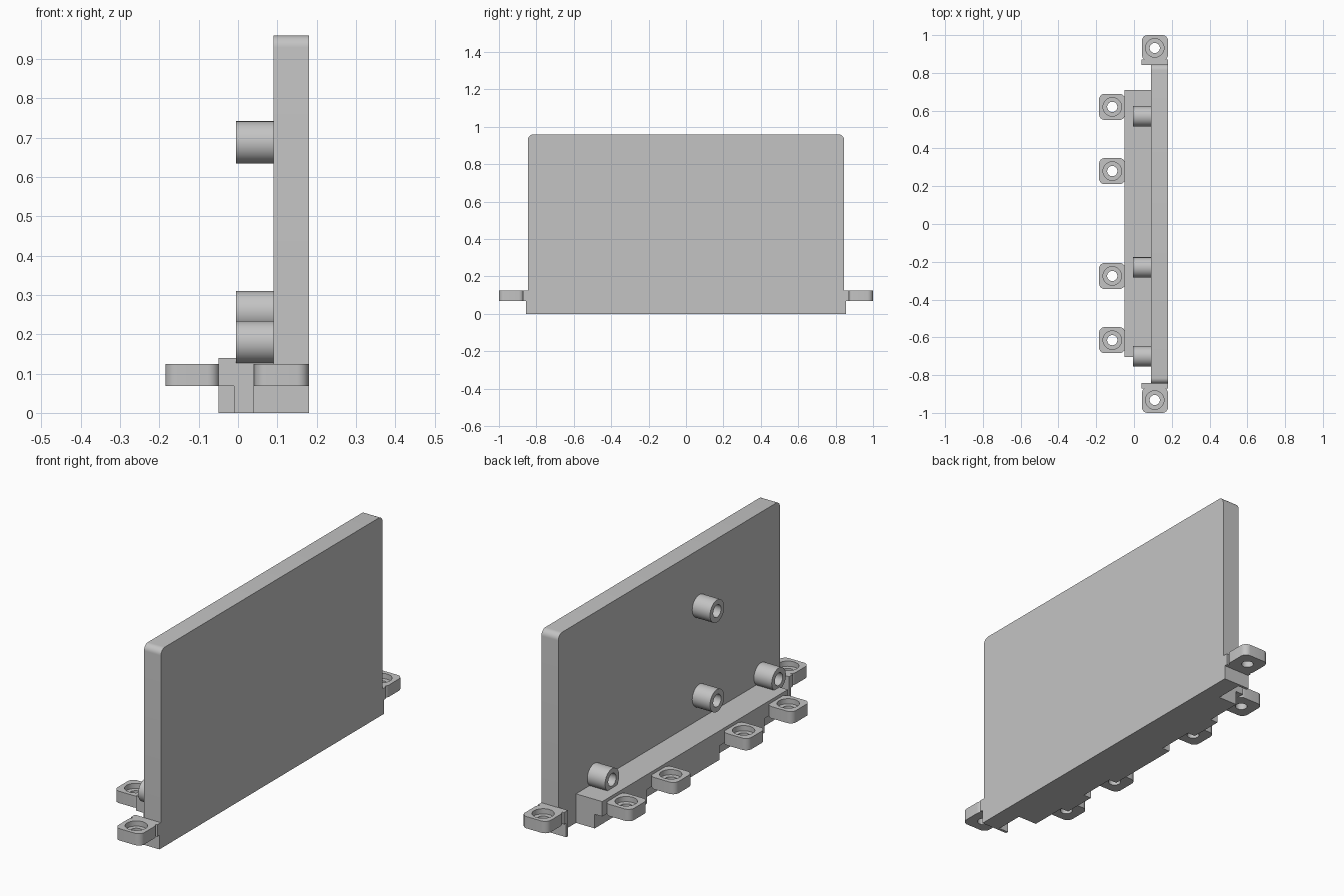
import bpy, bmesh, math
from mathutils import Vector

cube = bpy.data.objects.get("Cube")
if cube:
    bpy.data.objects.remove(cube)

grey = bpy.data.materials.new("plain grey")
grey.use_nodes = True
GREY = (0.55, 0.55, 0.55, 1)
grey.diffuse_color = GREY
grey.node_tree.nodes["Principled BSDF"].inputs["Base Color"].default_value = GREY


def prism(name, points, along):
    """Extrude a flat outline along a vector."""
    bm = bmesh.new()
    face = bm.faces.new([bm.verts.new(p) for p in points])
    grown = bmesh.ops.extrude_face_region(bm, geom=[face])
    bmesh.ops.translate(bm, vec=along, verts=[
        v for v in grown["geom"] if isinstance(v, bmesh.types.BMVert)])
    bmesh.ops.recalc_face_normals(bm, faces=bm.faces)
    mesh = bpy.data.meshes.new(name)
    bm.to_mesh(mesh)
    bm.free()
    mesh.materials.append(grey)
    obj = bpy.data.objects.new(name, mesh)
    bpy.context.collection.objects.link(obj)
    return obj


def box(name, x0, x1, y0, y1, z0, z1):
    outline = [(x0, y0, z0), (x1, y0, z0), (x1, y1, z0), (x0, y1, z0)]
    return prism(name, outline, (0, 0, z1 - z0))


def arc(u, v, r, start, sweep, steps):
    return [(u + r * math.cos(start + sweep * i / steps),
             v + r * math.sin(start + sweep * i / steps)) for i in range(steps + 1)]


def circle(u, v, r):
    return arc(u, v, r, 0, math.tau, 40)[:-1]


def cut(obj, cutters):
    for c in cutters:
        mod = obj.modifiers.new("cut", "BOOLEAN")
        mod.operation = "DIFFERENCE"
        mod.solver = "EXACT"
        mod.object = c
    bpy.context.view_layer.update()
    result = bpy.data.meshes.new_from_object(
        obj.evaluated_get(bpy.context.evaluated_depsgraph_get()))
    obj.modifiers.clear()
    obj.data = result
    for c in cutters:
        bpy.data.objects.remove(c)


def smooth(obj):
    bpy.ops.object.select_all(action="DESELECT")
    obj.select_set(True)
    bpy.context.view_layer.objects.active = obj
    bpy.ops.object.shade_smooth_by_angle(angle=math.radians(30))


# Upright panel with rounded upper corners
W, H, R = 0.845, 0.96, 0.03
outline = [(-W, 0), (W, 0)]
outline += arc(W - R, H - R, R, 0, math.pi / 2, 8)
outline += arc(R - W, H - R, R, math.pi / 2, math.pi / 2, 8)
panel = prism("panel", [(0.09, y, z) for y, z in outline], (0.09, 0, 0))
smooth(panel)

TAB_Z0, TAB_Z1 = 0.068, 0.125
tab_rows = (0.62, 0.28, -0.275, -0.615)

# Foot block, relieved under each side tab
foot = box("foot_block", -0.05, 0.09, -0.705, 0.71, 0, 0.14)
cut(foot, [box("relief", -0.1, -0.01, y - 0.09, y + 0.09, -0.1, TAB_Z0)
           for y in tab_rows])


def tab(name, x0, x1, y0, y1, hx, hy):
    """Rounded screw tab with a counterbored hole."""
    r = 0.03
    corners = [(x1 - r, y1 - r), (x0 + r, y1 - r), (x0 + r, y0 + r), (x1 - r, y0 + r)]
    pts = []
    for i, (x, y) in enumerate(corners):
        pts += arc(x, y, r, i * math.pi / 2, math.pi / 2, 8)
    obj = prism(name, [(x, y, TAB_Z0) for x, y in pts], (0, 0, TAB_Z1 - TAB_Z0))
    cut(obj, [prism("bore", [(x, y, z) for x, y in circle(hx, hy, rad)], (0, 0, 0.3))
              for rad, z in ((0.027, 0), (0.049, 0.1))])
    smooth(obj)


for i, y in enumerate(tab_rows):
    tab(f"side_tab_{i + 1}", -0.185, -0.047, y - 0.069, y + 0.069, -0.115, y)

# End walls, necks and end tabs
for side, s in (("back", 1), ("front", -1)):
    box(f"{side}_end_wall", 0.04, 0.18, *sorted((s * 0.843, s * 0.856)), 0, TAB_Z1)
    box(f"{side}_neck", 0.04, 0.18, *sorted((s * 0.855, s * 0.872)), TAB_Z0, TAB_Z1)
    tab(f"{side}_end_tab", 0.042, 0.18, *sorted((s * 0.865, s)), 0.11, s * 0.932)

# Hollow pegs on the inner face of the panel
for i, (y, z) in enumerate(((0.57, 0.18), (-0.7, 0.18), (-0.23, 0.256), (-0.23, 0.688))):
    peg = prism(f"peg_{i + 1}", [(-0.005, u, v) for u, v in circle(y, z, 0.054)],
                (0.096, 0, 0))
    cut(peg, [prism("bore", [(-0.1, u, v) for u, v in circle(y, z, 0.03)], (0.18, 0, 0))])
    smooth(peg)
